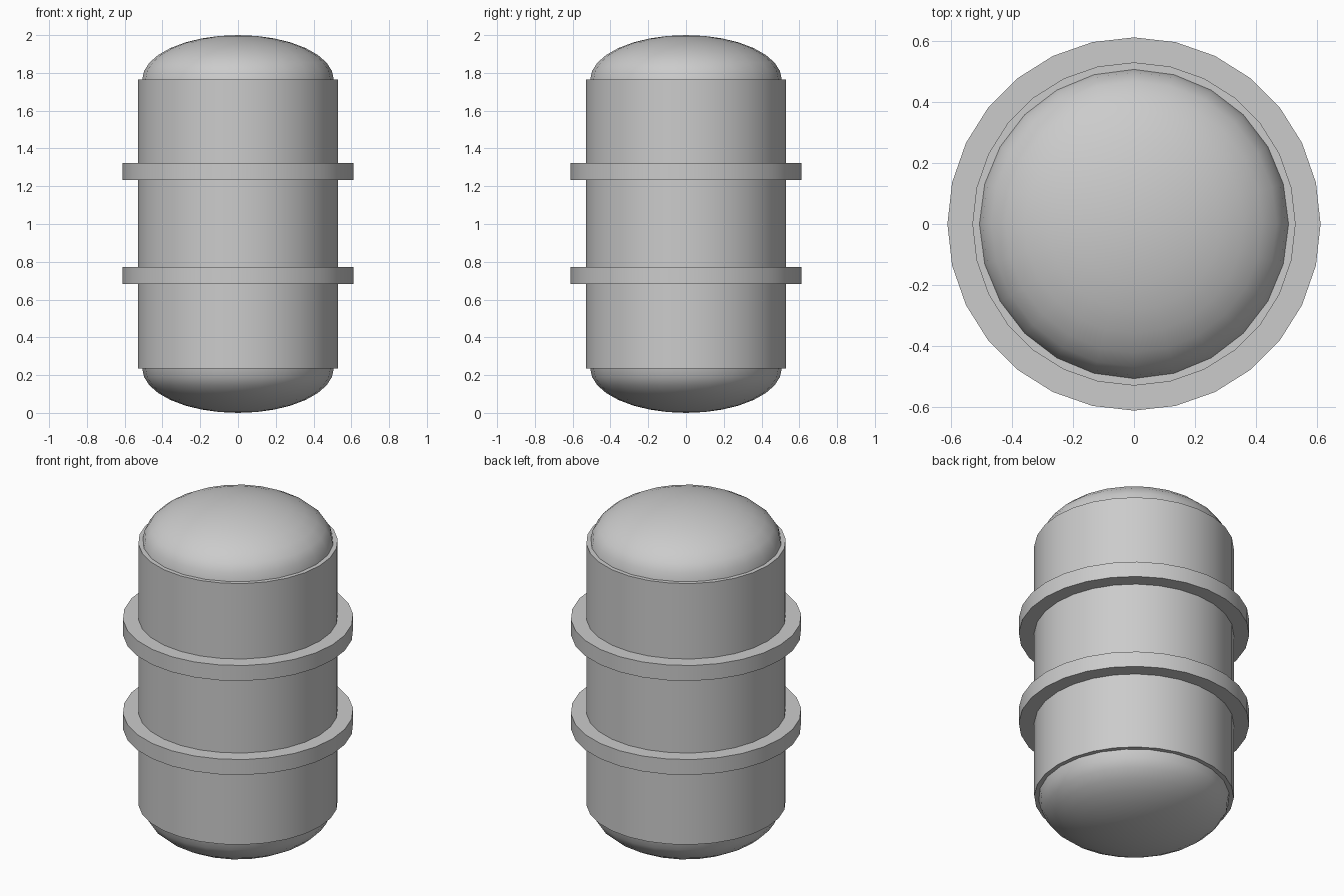
import bpy, bmesh, math

if "Cube" in bpy.data.objects:
    bpy.data.objects.remove(bpy.data.objects["Cube"])

SIDES = 28


def make_object(name, bm, smooth_angle=None):
    bmesh.ops.recalc_face_normals(bm, faces=bm.faces)
    mesh = bpy.data.meshes.new(name)
    bm.to_mesh(mesh)
    bm.free()
    obj = bpy.data.objects.new(name, mesh)
    bpy.context.collection.objects.link(obj)
    for p in mesh.polygons:
        p.use_smooth = True
    if smooth_angle is not None:
        bpy.ops.object.select_all(action='DESELECT')
        obj.select_set(True)
        bpy.context.view_layer.objects.active = obj
        bpy.ops.object.shade_smooth_by_angle(angle=math.radians(smooth_angle))
    return obj


def drum(name, radius, z0, z1, smooth_angle):
    bm = bmesh.new()
    bmesh.ops.create_cone(bm, cap_ends=True, segments=SIDES, radius1=radius,
                          radius2=radius, depth=z1 - z0)
    # put a corner on the x and y axes
    bmesh.ops.translate(bm, verts=bm.verts, vec=(0, 0, (z0 + z1) / 2))
    return make_object(name, bm, smooth_angle)


def dome(name, z, height):
    # half of a flattened 24-sided sphere
    bm = bmesh.new()
    bmesh.ops.create_uvsphere(bm, u_segments=24, v_segments=16, radius=1)
    bmesh.ops.delete(bm, geom=[v for v in bm.verts if v.co.z < -1e-4], context='VERTS')
    for v in bm.verts:
        v.co = (v.co.x * 0.507, v.co.y * 0.507, z + v.co.z * height)
    return make_object(name, bm)


# Main barrel
drum("body", 0.53, 0.235, 1.765, 40)

# Raised bands
for name, zc in (("lower_band", 0.727), ("upper_band", 1.278)):
    drum(name, 0.612, zc - 0.045, zc + 0.045, 40)

# Rounded end caps
dome("top_dome", 1.765, 0.235)
dome("bottom_dome", 0.235, -0.235)
